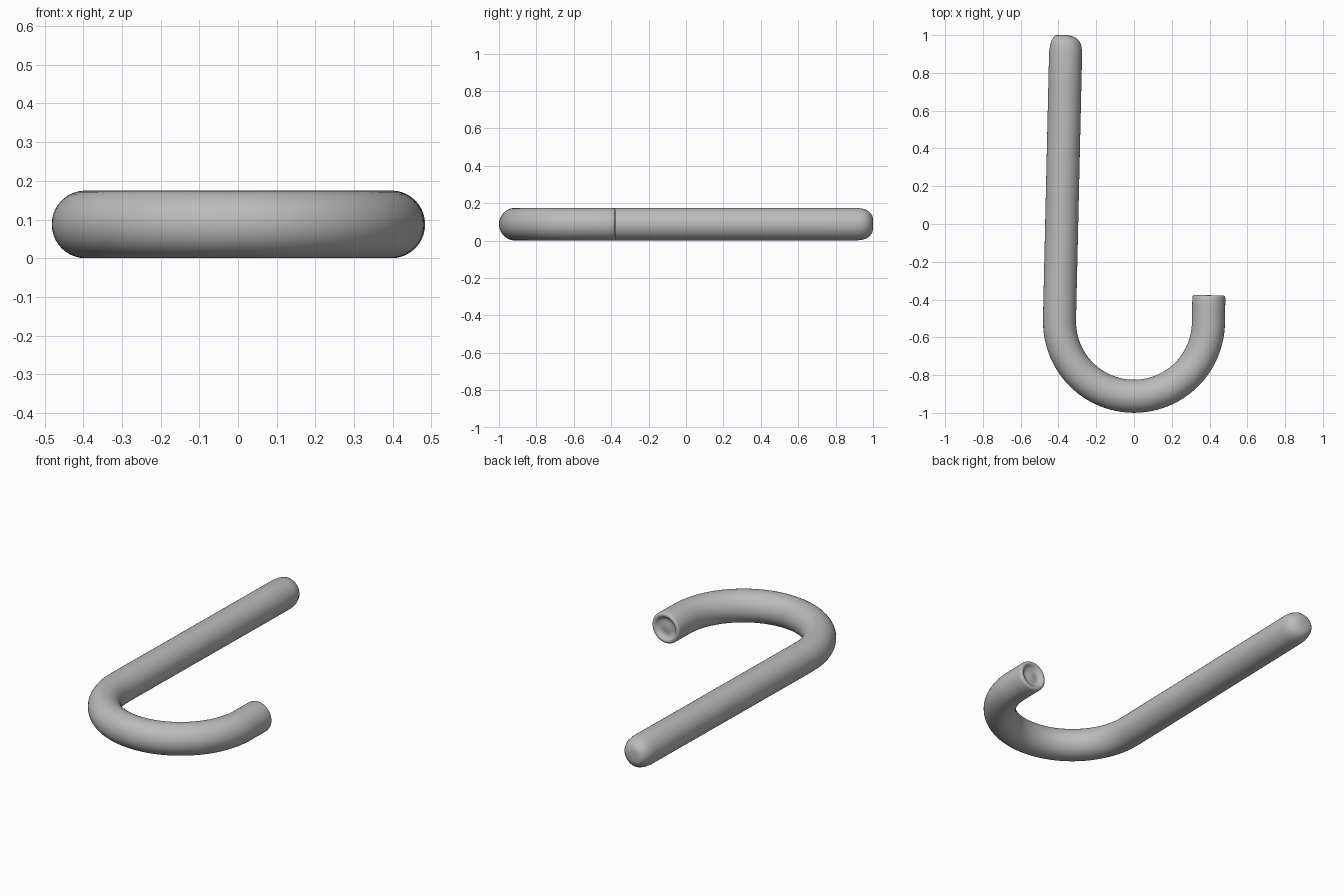
import bpy, bmesh, math
from mathutils import Vector

cube = bpy.data.objects.get("Cube")
if cube:
    bpy.data.objects.remove(cube, do_unlink=True)

SIDES, RADIUS, BEND = 40, 0.0875, 0.394
CENTRE = Vector((0, -0.518, RADIUS))

grey = bpy.data.materials.new("plain grey")
grey.use_nodes = True
colour = (0.5, 0.5, 0.5, 1)
grey.diffuse_color = colour
grey.node_tree.nodes["Principled BSDF"].inputs["Base Color"].default_value = colour

bm = bmesh.new()
rings = []


def add_ring(point, tangent, radius):
    """Add a circle of vertices facing along the path and bridge it to the last one."""
    side = Vector((0, 0, 1)).cross(tangent).normalized()
    ring = []
    for i in range(SIDES):
        a = math.tau * i / SIDES
        ring.append(bm.verts.new(point + radius * (side * math.cos(a) + Vector((0, 0, math.sin(a))))))
    if rings:
        last = rings[-1]
        for i in range(SIDES):
            j = (i + 1) % SIDES
            bm.faces.new((last[i], last[j], ring[j], ring[i]))
    rings.append(ring)


# Straight shaft, leaning slightly, with a blunt and slightly skewed rounded tip
tip = Vector((-0.36, 1.0, RADIUS))
bend_start = CENTRE + Vector((-BEND, 0.03, 0))
along = (bend_start - tip).normalized()
for depth, radius, skew in ((0, 0.028, -0.017), (0.004, 0.045, -0.012), (0.014, 0.06, -0.007),
                            (0.03, 0.074, -0.002), (0.055, 0.083, 0), (0.09, RADIUS, 0)):
    add_ring(tip + along * depth + Vector((skew, 0, 0)), along, radius)
for k in range(1, 9):
    add_ring(tip.lerp(bend_start, 0.06 + 0.94 * k / 8), along, RADIUS)

# Half-circle bend of the hook
for k in range(1, 48):
    a = math.pi * (1 + k / 48)
    out = Vector((math.cos(a), math.sin(a), 0))
    add_ring(CENTRE + BEND * out, Vector((-out.y, out.x, 0)), RADIUS)

# Short return leg with a flat rim and a shallow dished end
leg = Vector((0.02, 1, 0)).normalized()
leg_start = CENTRE + Vector((BEND, 0.01, 0))
for length, radius in ((0, RADIUS), (0.065, RADIUS), (0.115, RADIUS), (0.124, 0.0855), (0.13, 0.08),
                       (0.131, 0.07), (0.127, 0.064), (0.118, 0.057), (0.112, 0.045),
                       (0.113, 0.03), (0.117, 0.012)):
    add_ring(leg_start + leg * length, leg, radius)

# Close both ends
bm.faces.new(rings[0])
bm.faces.new(rings[-1])
bmesh.ops.recalc_face_normals(bm, faces=bm.faces)

mesh = bpy.data.meshes.new("hooked_rod")
bm.to_mesh(mesh)
bm.free()
mesh.materials.append(grey)
rod = bpy.data.objects.new("hooked_rod", mesh)
bpy.context.collection.objects.link(rod)
bpy.context.view_layer.objects.active = rod
rod.select_set(True)
bpy.ops.object.shade_smooth_by_angle(angle=math.radians(50))
